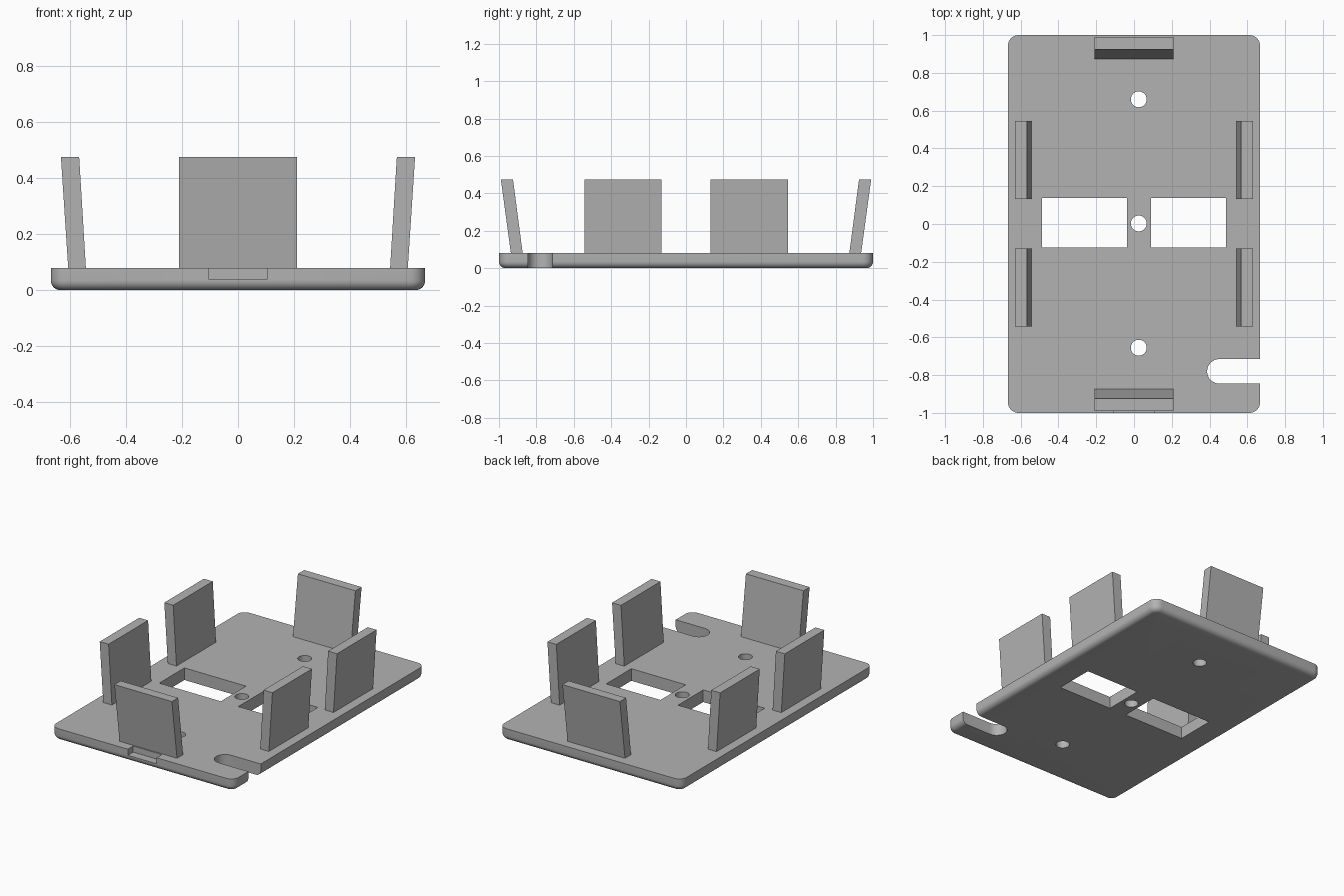
import bpy, bmesh, math
from mathutils import Vector

cube = bpy.data.objects.get("Cube")
if cube:
    bpy.data.objects.remove(cube, do_unlink=True)

# Single plain grey plastic
grey = bpy.data.materials.new("grey_plastic")
grey.use_nodes = True
grey.diffuse_color = (0.45, 0.45, 0.45, 1)
grey.node_tree.nodes["Principled BSDF"].inputs["Base Color"].default_value = grey.diffuse_color

HALF_X, HALF_Y, THICK = 0.667, 1.0, 0.08
CORNER, FILLET, WALL_TOP = 0.055, 0.035, 0.475


def loft(name, rings):
    """Closed solid skinned through rings of equal point count."""
    bm = bmesh.new()
    loops = [[bm.verts.new(p) for p in ring] for ring in rings]
    n = len(loops[0])
    for a, b in zip(loops, loops[1:]):
        for i in range(n):
            j = (i + 1) % n
            bm.faces.new((a[i], a[j], b[j], b[i]))
    bm.faces.new(loops[0][::-1])
    bm.faces.new(loops[-1])
    bmesh.ops.recalc_face_normals(bm, faces=bm.faces)
    mesh = bpy.data.meshes.new(name)
    bm.to_mesh(mesh)
    bm.free()
    mesh.materials.append(grey)
    obj = bpy.data.objects.new(name, mesh)
    bpy.context.collection.objects.link(obj)
    return obj


def rect(x0, x1, y0, y1, z):
    return [(x0, y0, z), (x1, y0, z), (x1, y1, z), (x0, y1, z)]


def rounded_rect(inset, z, steps=8):
    pts, r = [], CORNER - inset
    for k, (sx, sy) in enumerate(((1, 1), (-1, 1), (-1, -1), (1, -1))):
        for i in range(steps + 1):
            a = (k + i / steps) * math.pi / 2
            pts.append((sx * (HALF_X - CORNER) + r * math.cos(a),
                        sy * (HALF_Y - CORNER) + r * math.sin(a), z))
    return pts


def disc(x, y, r, z, start=0.0, sweep=2 * math.pi, n=32):
    return [(x + r * math.cos(start + sweep * i / n),
             y + r * math.sin(start + sweep * i / n), z) for i in range(n)]


def cut(target, name, outline, low=-0.1, high=0.2):
    """Cut a vertical prism with the given outline function out of target."""
    cutter = loft(name, [outline(low), outline(high)])
    cutter.hide_render = True
    mod = target.modifiers.new(name, "BOOLEAN")
    mod.operation, mod.solver, mod.object = "DIFFERENCE", "EXACT", cutter
    bpy.context.view_layer.objects.active = target
    bpy.ops.object.modifier_apply(modifier=name)
    bpy.data.objects.remove(cutter, do_unlink=True)


# Base plate with rounded corners and a rounded lower edge
rings = []
for i in range(7):
    a = i / 6 * math.pi / 2
    rings.append(rounded_rect(FILLET * (1 - math.sin(a)), FILLET * (1 - math.cos(a))))
rings.append(rounded_rect(0, THICK))
base = loft("base_plate", rings)

# Screw holes
for y in (-0.655, 0.003, 0.66):
    cut(base, "screw_hole", lambda z: disc(0.025, y, 0.042, z))

# Two rectangular windows
for x0, x1 in ((-0.488, -0.038), (0.09, 0.487)):
    cut(base, "window", lambda z: rect(x0, x1, -0.125, 0.138, z))

# Round-ended cable slot open to the left edge
cut(base, "cable_slot", lambda z: [(0.8, -0.715, z)]
    + disc(0.452, -0.78, 0.065, z, math.pi / 2, math.pi, 16)
    + [(0.452, -0.845, z), (0.8, -0.845, z)])

# Shallow notch in the front edge
cut(base, "front_notch", lambda z: rect(-0.105, 0.105, -1.1, -0.945, z), 0.04)

bpy.ops.object.select_all(action="DESELECT")
base.select_set(True)
bpy.context.view_layer.objects.active = base
bpy.ops.object.shade_smooth_by_angle(angle=math.radians(30))

# Side walls, leaning outwards
SINK = 0.002
for side, sx in (("left", 1), ("right", -1)):
    for end, y0, y1 in (("front", -0.542, -0.13), ("back", 0.132, 0.545)):
        loft(f"{side}_{end}_wall",
             [rect(sx * 0.542, sx * 0.605, y0, y1, THICK - SINK),
              rect(sx * 0.566, sx * 0.631, y0, y1, WALL_TOP)])

# End walls, leaning outwards
for end, sy in (("front", -1), ("back", 1)):
    loft(f"{end}_wall",
         [rect(-0.21, 0.21, sy * 0.873, sy * 0.936, THICK - SINK),
          rect(-0.21, 0.21, sy * 0.925, sy * 0.99, WALL_TOP)])
